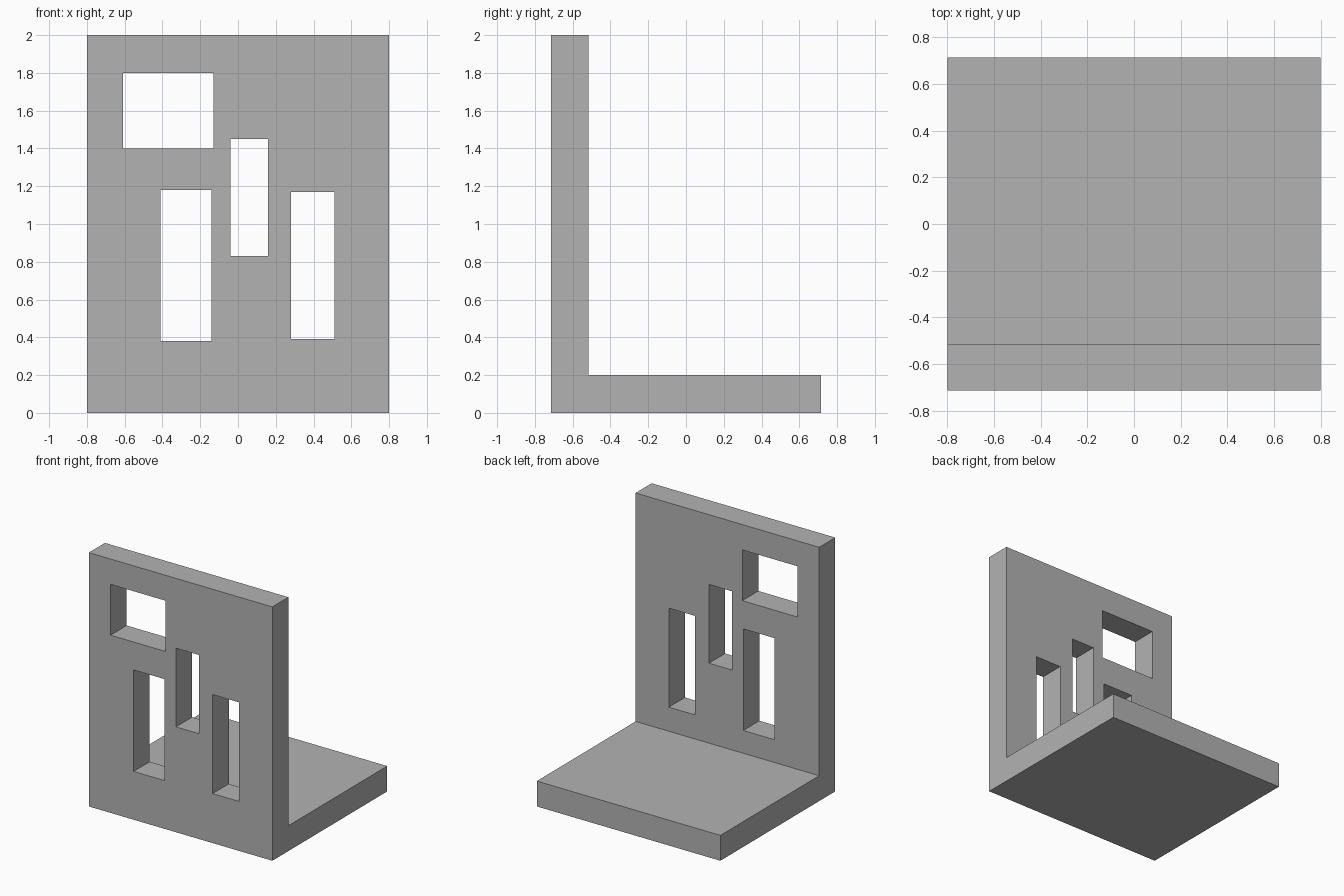
import bpy
import bmesh

if "Cube" in bpy.data.objects:
    bpy.data.objects.remove(bpy.data.objects["Cube"], do_unlink=True)

WIDTH, DEPTH, HEIGHT, THICK = 1.6, 1.43, 2.0, 0.2
FRONT, BACK = -DEPTH / 2, DEPTH / 2

grey = bpy.data.materials.new("plain grey")
grey.use_nodes = True
colour = (0.45, 0.45, 0.45, 1)
grey.diffuse_color = colour
grey.node_tree.nodes["Principled BSDF"].inputs["Base Color"].default_value = colour


def extrude_profile(name, profile, x0, x1):
    """Extrude a (y, z) outline along x."""
    bm = bmesh.new()
    face = bm.faces.new([bm.verts.new((x0, y, z)) for y, z in profile])
    new = bmesh.ops.extrude_face_region(bm, geom=[face])["geom"]
    bmesh.ops.translate(bm, vec=(x1 - x0, 0, 0),
                        verts=[v for v in new if isinstance(v, bmesh.types.BMVert)])
    bmesh.ops.recalc_face_normals(bm, faces=bm.faces)
    mesh = bpy.data.meshes.new(name)
    bm.to_mesh(mesh)
    bm.free()
    mesh.materials.append(grey)
    obj = bpy.data.objects.new(name, mesh)
    bpy.context.collection.objects.link(obj)
    return obj


# Upright wall and floor slab as one L-shaped body
inner = FRONT + THICK
body = extrude_profile("wall_and_floor", [
    (FRONT, 0), (BACK, 0), (BACK, THICK),
    (inner, THICK), (inner, HEIGHT), (FRONT, HEIGHT)], -WIDTH / 2, WIDTH / 2)

# Rectangular openings through the wall: x0, x1, z0, z1
openings = {
    "wide_window": (-0.61, -0.13, 1.4, 1.8),
    "left_slot": (-0.41, -0.14, 0.38, 1.18),
    "middle_slot": (-0.04, 0.16, 0.83, 1.45),
    "right_slot": (0.28, 0.51, 0.39, 1.17),
}
cutters = []
for name, (x0, x1, z0, z1) in openings.items():
    ya, yb = FRONT - 0.1, inner + 0.1
    cutter = extrude_profile(name + "_cutter",
                             [(ya, z0), (yb, z0), (yb, z1), (ya, z1)], x0, x1)
    cutter.hide_render = True
    cutters.append(cutter)
    cut = body.modifiers.new(name, "BOOLEAN")
    cut.operation = "DIFFERENCE"
    cut.solver = "EXACT"
    cut.object = cutter

# Bake the openings into the body and discard the cutters
bpy.context.view_layer.update()
graph = bpy.context.evaluated_depsgraph_get()
body.data = bpy.data.meshes.new_from_object(body.evaluated_get(graph))
body.modifiers.clear()
for cutter in cutters:
    bpy.data.objects.remove(cutter, do_unlink=True)
